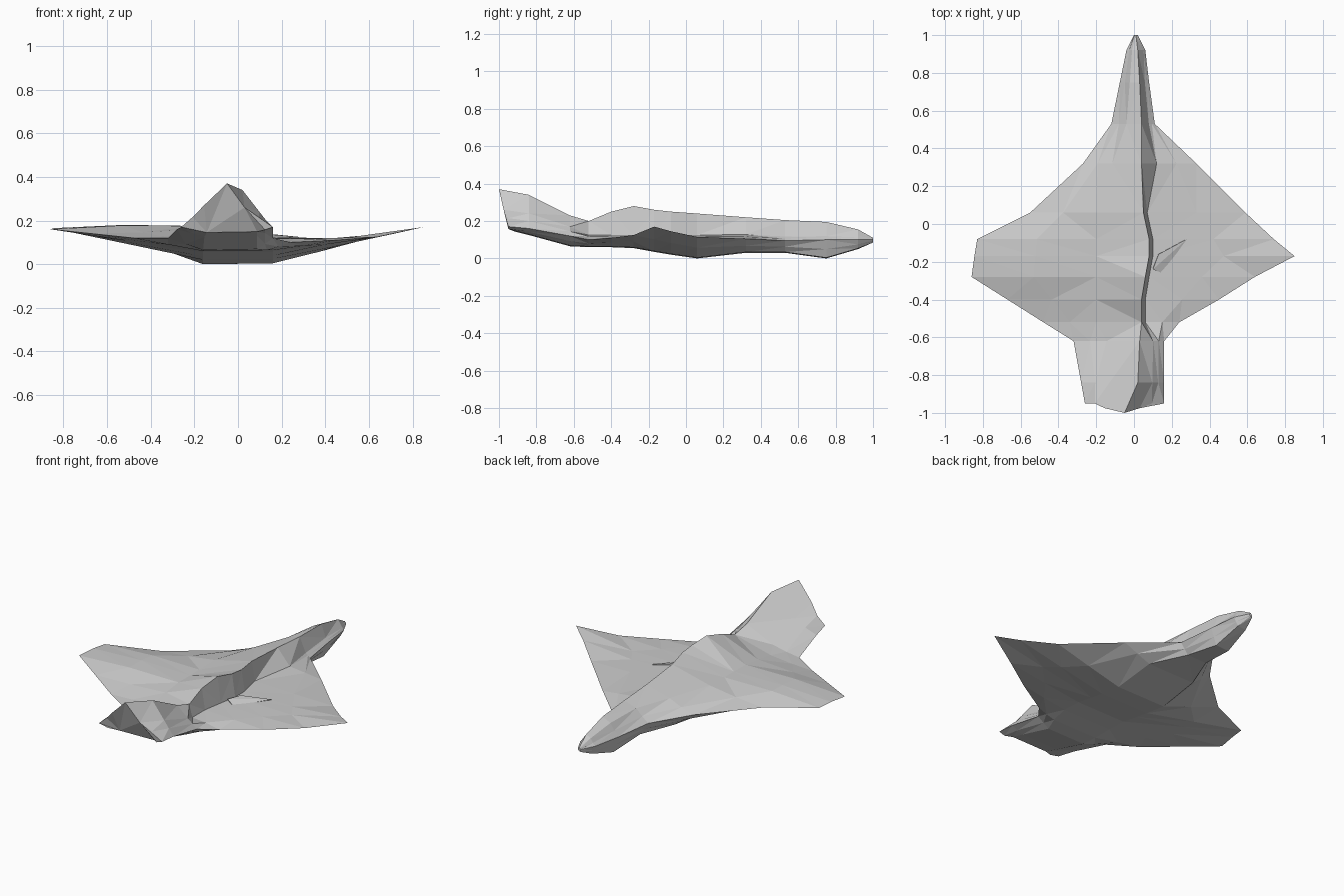
import bpy, bmesh

if "Cube" in bpy.data.objects:
    bpy.data.objects.remove(bpy.data.objects["Cube"])

# Stations: y, left edge x, z, right edge x, z, ridge x, ridge z, belly z, left shoulder z
STATIONS = [
    (-.95, -.26, .17, .16, .17, -.05, .37, .145, .27),
    (-.84, -.28, .16, .16, .16, .02, .34, .125, .22),
    (-.62, -.32, .12, .16, .12, .03, .23, .065, .15),
    (-.52, -.48, .12, .24, .10, .04, .20, .06, .14),
    (-.40, -.67, .14, .45, .11, .04, .25, .06, .16),
    (-.28, -.86, .16, .64, .125, .06, .28, .055, .175),
    (-.17, -.845, .165, .85, .17, .08, .26, .035, .175),
    (-.08, -.83, .16, .74, .145, .08, .25, .02, .175),
    (.06, -.55, .14, .59, .115, .05, .24, .0, .18),
    (.32, -.27, .12, .33, .105, .04, .22, .03, .18),
    (.53, -.12, .11, .11, .095, .04, .205, .03, .18),
    (.75, -.075, .10, .08, .10, .03, .195, .0, .17),
    (.92, -.04, .10, .06, .10, .02, .155, .05, .14),
    (1.0, .0, .10, .02, .10, .01, .11, .085, .105),
]


def section(i):
    """Closed ring running over the top left to right, back under the belly."""
    y, xl, zl, xr, zr, xs, zt, zb, zs = STATIONS[i]
    wing = 3 <= i <= 8
    ls = max(-.2, xs + (xl - xs) * .5)
    # The ridge leans over the right wing root, where the skin is lowest
    rs = xs + .02 if wing else min(xs + .08, xs + (xr - xs) * .55)
    zrs = .125 if wing else zr + (zt - zr) * (.45 if i < 3 or i > 11 else .2)
    rm = (rs + xr) / 2
    zrm = .118 if wing else (zr + zrs) / 2
    lm = (ls + xl) / 2
    lk, rk = max(-.16, xl * .55), min(.16, xr * .55)
    lb, rb = (lk + xl) / 2, (rk + xr) / 2
    ridge_y, shoulder_y, belly_y = (-1.0, -.975, -.92) if i == 0 else (y, y, y)
    return [
        (xl, y, zl),
        (lm, y, (zl + zs) / 2 + (.01 if xl < -.7 else -.004)),
        (ls, shoulder_y, zs),
        (xs, ridge_y, zt),
        (rs, shoulder_y, zrs),
        (rm, y, min(zrm, zr + .02) if wing else zrm),
        (xr, y, zr),
        (rb, y, zb + (zr - zb) * .5),
        (rk, belly_y, zb + .004),
        (lk, belly_y, zb),
        (lb, y, zb + (zl - zb) * .5),
    ]


# Faceted body with blended wings, leaning ridge and raised tail
bm = bmesh.new()
rings = [[bm.verts.new(p) for p in section(i)] for i in range(len(STATIONS))]
for a, b in zip(rings, rings[1:]):
    n = len(a)
    for k in range(n):
        bm.faces.new((a[k], a[(k + 1) % n], b[(k + 1) % n], b[k]))
bm.faces.new(rings[0])
bm.faces.new(rings[-1])
bmesh.ops.triangulate(bm, faces=bm.faces[:])
bmesh.ops.recalc_face_normals(bm, faces=bm.faces[:])
mesh = bpy.data.meshes.new("winged_body")
bm.to_mesh(mesh)
bm.free()
bpy.context.collection.objects.link(bpy.data.objects.new("winged_body", mesh))

# Narrow fold lying on the right wing root
m = bpy.data.meshes.new("right_crease")
m.from_pydata([(.10, -.24, .14), (.13, -.16, .14), (.28, -.08, .125), (.15, -.26, .12)],
              [], [(0, 3, 2), (0, 2, 1)])
ob = bpy.data.objects.new("right_crease", m)
bpy.context.collection.objects.link(ob)
ob.modifiers.new("thickness", 'SOLIDIFY').thickness = .006
